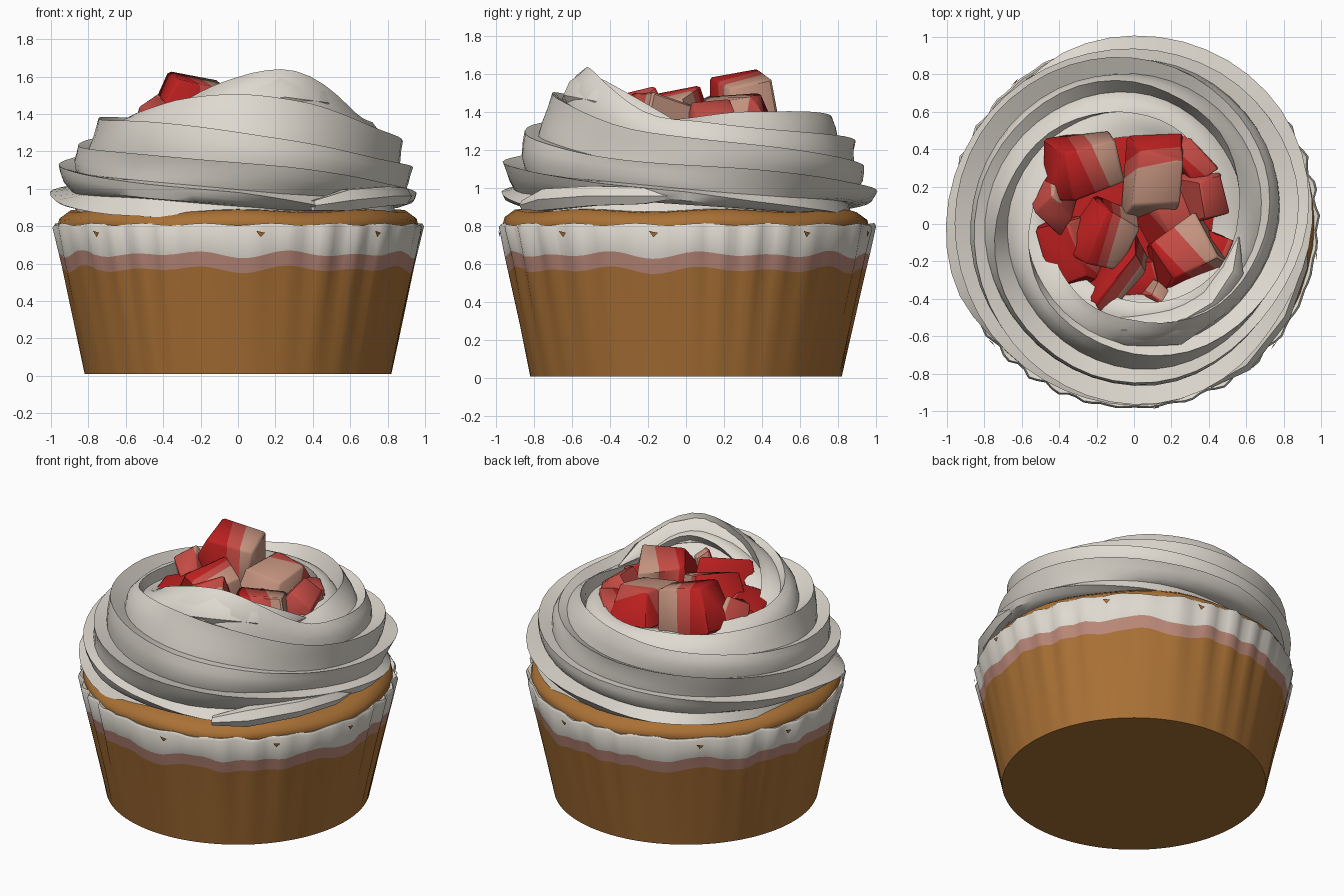
import bpy, bmesh, math, random
from mathutils import Vector, Matrix, Euler

if "Cube" in bpy.data.objects:
    bpy.data.objects.remove(bpy.data.objects["Cube"])

random.seed(4)
TAU = 2 * math.pi


def material(name, r, g, b):
    m = bpy.data.materials.new(name)
    m.diffuse_color = (r, g, b, 1)
    m.use_nodes = True
    m.node_tree.nodes["Principled BSDF"].inputs["Base Color"].default_value = m.diffuse_color
    return m


BROWN = material("baked brown", 0.40, 0.165, 0.036)
CREAM = material("cream white", 0.74, 0.70, 0.63)
BLUSH = material("blush band", 0.50, 0.25, 0.19)
RED = material("deep red", 0.50, 0.014, 0.014)
ROSE = material("rose red", 0.55, 0.07, 0.058)
PALE = material("pale flesh", 0.55, 0.29, 0.21)


def finish(name, bm, mats, angle=35):
    me = bpy.data.meshes.new(name)
    bm.to_mesh(me)
    bm.free()
    for m in mats:
        me.materials.append(m)
    me.shade_smooth()
    me.set_sharp_from_angle(angle=math.radians(angle))
    ob = bpy.data.objects.new(name, me)
    bpy.context.collection.objects.link(ob)
    return ob


def grid(name, rows, segs, point, mats, row_mat=lambda j: 0, angle=35):
    """Ring-shaped surface: point(j, angle) gives the vertex of row j."""
    bm = bmesh.new()
    vs = [[bm.verts.new(point(j, TAU * i / segs)) for j in range(rows)]
          for i in range(segs + 1)]
    for i in range(segs):
        for j in range(rows - 1):
            f = bm.faces.new((vs[i][j], vs[i + 1][j], vs[i + 1][j + 1], vs[i][j + 1]))
            f.material_index = row_mat(j)
    bmesh.ops.remove_doubles(bm, verts=bm.verts, dist=0.0005)
    bmesh.ops.dissolve_degenerate(bm, edges=bm.edges, dist=0.0004)
    return finish(name, bm, mats, angle)


def polar(r, a, z):
    return Vector((r * math.cos(a), r * math.sin(a), z))


# Pleated paper cup with wavy coloured bands and a softly rolled lip
CUP = [(0, 0.01), (0.82, 0.01), (0.875, 0.28), (0.935, 0.57),
       (0.953, 0.65), (0.985, 0.795), (0.975, 0.81), (0.945, 0.80)]


def cup_point(j, a):
    r, z = CUP[j]
    pleat = math.sin(34 * a + 1.5 * math.sin(3 * a)) * (0.6 + 0.4 * math.sin(5 * a))
    if j > 0:
        r += 0.016 * pleat * min(1, z / 0.7)
    if j in (3, 4):
        z += 0.010 * math.sin(9 * a) + 0.012 * math.sin(14 * a + 1)
    if j >= 5:
        z += 0.006 * math.sin(17 * a)
    return polar(r, a, z)


grid("paper_cup", len(CUP), 136, cup_point, [BROWN, BLUSH, CREAM],
     lambda j: 0 if j < 3 else 1 if j == 3 else 2, 72)

# Cake dome above the cup
CAKE = [(0.94, 0.74), (0.965, 0.80), (0.955, 0.84), (0.90, 0.88), (0.6, 0.90), (0, 0.90)]
grid("cake_top", len(CAKE), 48,
     lambda j, a: polar(CAKE[j][0], a, CAKE[j][1] + 0.008 * math.sin(7 * a)),
     [BROWN], angle=50)

# Small brown nicks in the white band
bm = bmesh.new()
for deg in (-140, -83, -41, -10, 40, 75, 130, 165):
    a = math.radians(deg)
    tri = [(-0.024, 0.775), (0.0, 0.742), (0.024, 0.765)]
    ring = [bm.verts.new(polar(0.996 - (0.79 - z) * 0.2, a + d, z)) for d, z in tri]
    bm.faces.new(ring)
finish("cup_nicks", bm, [BROWN])

# Piped frosting: lathe profile with steep helical saw-tooth ridges
FROST = [(0.70, 0.87), (0.85, 0.87), (0.935, 0.945), (0.925, 1.05), (0.88, 1.14),
         (0.81, 1.235), (0.71, 1.315), (0.60, 1.335), (0.52, 1.30), (0.46, 1.22), (0.40, 1.12)]
RIDGES, STARTS = 8, 4
TOOTH = [(0, -0.03), (0.3, 0.005), (0.6, 0.035), (0.84, 0.065)]


def profile(s):
    t = min(max(s, 0), 1) * (len(FROST) - 1)
    k = min(int(t), len(FROST) - 2)
    return Vector(FROST[k]).lerp(Vector(FROST[k + 1]), t - k)


def front_lift(a):
    """Raised crest near the front: slow climb from the left, quick fall on the right."""
    d = (math.degrees(a) + 66 + 180) % 360 - 180
    w = 110 if d < 0 else 58
    return 0.5 + 0.5 * math.cos(math.pi * d / w) if abs(d) < w else 0


def frost_point(j, a):
    off, amp = TOOTH[j % 4]
    q = j // 4 + off - STARTS * a / TAU
    s = q / RIDGES
    p = profile(s)
    t = profile(s + 0.03) - profile(s - 0.03)
    n = Vector((t.y, -t.x)).normalized()
    fade = min(1, max(0, s) * 9, max(0, 1 - s) * 7)
    p += n * amp * fade * (0.9 + 0.35 * math.sin(3 * a + 2.1 * q))
    w = min(1, max(0, (min(max(s, 0), 1) - 0.3) / 0.35))
    z = p.y + 0.225 * front_lift(a) * w * w
    r = p.x - 0.07 * max(0, math.cos(a + 0.6)) ** 6 * (1 - w)
    return polar(r, a, z) + Vector((0, 0.03 * w, 0))


grid("frosting_swirl", 4 * (RIDGES + STARTS) + 1, 48, frost_point, [CREAM], angle=40)

# Curled frosting tip on the front right of the rim
TIP = [((-0.30, -0.54, 1.38), 0.03), ((-0.05, -0.57, 1.45), 0.09), ((0.22, -0.54, 1.49), 0.11),
       ((0.42, -0.42, 1.46), 0.09), ((0.53, -0.25, 1.40), 0.06), ((0.56, -0.07, 1.36), 0.004)]


def tip_point(j, a):
    c, r = Vector(TIP[j][0]), TIP[j][1]
    t = Vector(TIP[min(j + 1, 5)][0]) - Vector(TIP[max(j - 1, 0)][0])
    side = Vector((0, 0, 1)).cross(t).normalized()
    up = math.sin(a) * (1.15 if math.sin(a) > 0.9 else 0.9)
    return c + r * (math.cos(a) * side + up * Vector((0, 0, 1)))


grid("frosting_tip", len(TIP), 8, tip_point, [CREAM], angle=45)

# Loose end where the piping starts
END = [((0.40, -0.85, 0.91), 0.03), ((0.58, -0.73, 0.94), 0.065), ((0.78, -0.48, 0.96), 0.06),
       ((0.88, -0.22, 0.96), 0.05), ((0.92, -0.02, 0.96), 0.01)]


def end_point(j, a):
    c, r = Vector(END[j][0]), END[j][1]
    out = Vector((c.x, c.y, 0)).normalized()
    return c + r * (-math.cos(a) * out + math.sin(a) * Vector((0, 0, 1)))


grid("frosting_end", len(END), 6, end_point, [CREAM])

# Bed of fruit under the chunks
BED = [(0.50, 1.14), (0.46, 1.22), (0.3, 1.25), (0, 1.25)]
grid("fruit_bed", 4, 20, lambda j, a: polar(BED[j][0], a, BED[j][1]) + Vector((0, 0.03, 0)), [RED])


def chunk(name, loc, size, rot, cuts):
    """Tapered fruit piece: red skin at -x, rose band, pale flesh at +x."""
    bm = bmesh.new()
    bmesh.ops.create_cube(bm, size=1)
    for v in bm.verts:
        if v.co.z > 0:
            v.co.x *= 0.62
            v.co.y *= 0.80
        v.co += Vector([random.uniform(-0.1, 0.1) for _ in range(3)])
    bmesh.ops.bevel(bm, geom=list(bm.edges), offset=0.04, segments=1, affect='EDGES')
    normal = Vector((1, 0.2, 0.15))
    for c in cuts:
        bmesh.ops.bisect_plane(bm, geom=bm.verts[:] + bm.edges[:] + bm.faces[:],
                               plane_co=(c, 0, 0), plane_no=normal)
    for f in bm.faces:
        d = f.calc_center_median().dot(normal)
        f.material_index = sum(d > c for c in cuts)
    # bow the piece slightly
    for v in bm.verts:
        v.co.x += 0.25 * v.co.y ** 2
    m = (Matrix.Translation(loc) @ Euler([math.radians(d) for d in rot]).to_matrix().to_4x4()
         @ Matrix.Diagonal((*size, 1)))
    bm.transform(m)
    finish(name, bm, [RED, ROSE, PALE], 45)


CHUNKS = [  # location, size, rotation in degrees, band limits
    ((-0.28, 0.31, 1.43), (0.40, 0.30, 0.32), (12, 18, 14), (-0.05, 0.18)),
    ((0.12, 0.28, 1.37), (0.46, 0.30, 0.25), (-6, 6, -98), (-0.28, -0.08)),
    ((-0.15, -0.07, 1.37), (0.32, 0.38, 0.27), (10, 18, -22), (-0.08, 0.08)),
    ((-0.10, -0.30, 1.36), (0.17, 0.42, 0.24), (12, 15, -38), (-0.1, 0.25)),
    ((0.26, -0.15, 1.36), (0.40, 0.30, 0.24), (-12, 8, 25), (-0.2, 0.12)),
    ((-0.43, 0.10, 1.34), (0.22, 0.24, 0.22), (25, -15, 40), (-0.45, 0.4)),
    ((0.37, 0.13, 1.33), (0.26, 0.26, 0.22), (10, 25, 10), (-0.45, 0.4)),
    ((-0.37, -0.17, 1.28), (0.28, 0.38, 0.18), (5, -12, 15), (0.4, 0.6)),
    ((0.07, -0.32, 1.26), (0.34, 0.28, 0.18), (12, 0, 5), (0.2, 0.6)),
    ((0.14, -0.40, 1.36), (0.12, 0.20, 0.18), (15, 10, 50), (-0.4, -0.1)),
    ((0.19, 0.06, 1.29), (0.34, 0.28, 0.18), (0, 15, 30), (-0.3, 0.6)),
    ((0.40, -0.18, 1.27), (0.20, 0.30, 0.18), (0, 10, -30), (0.25, 0.6)),
    ((0.30, 0.33, 1.29), (0.20, 0.28, 0.18), (0, 5, 40), (0.0, 0.6)),
]
for i, c in enumerate(CHUNKS):
    chunk(f"strawberry_chunk_{i + 1}", *c)
